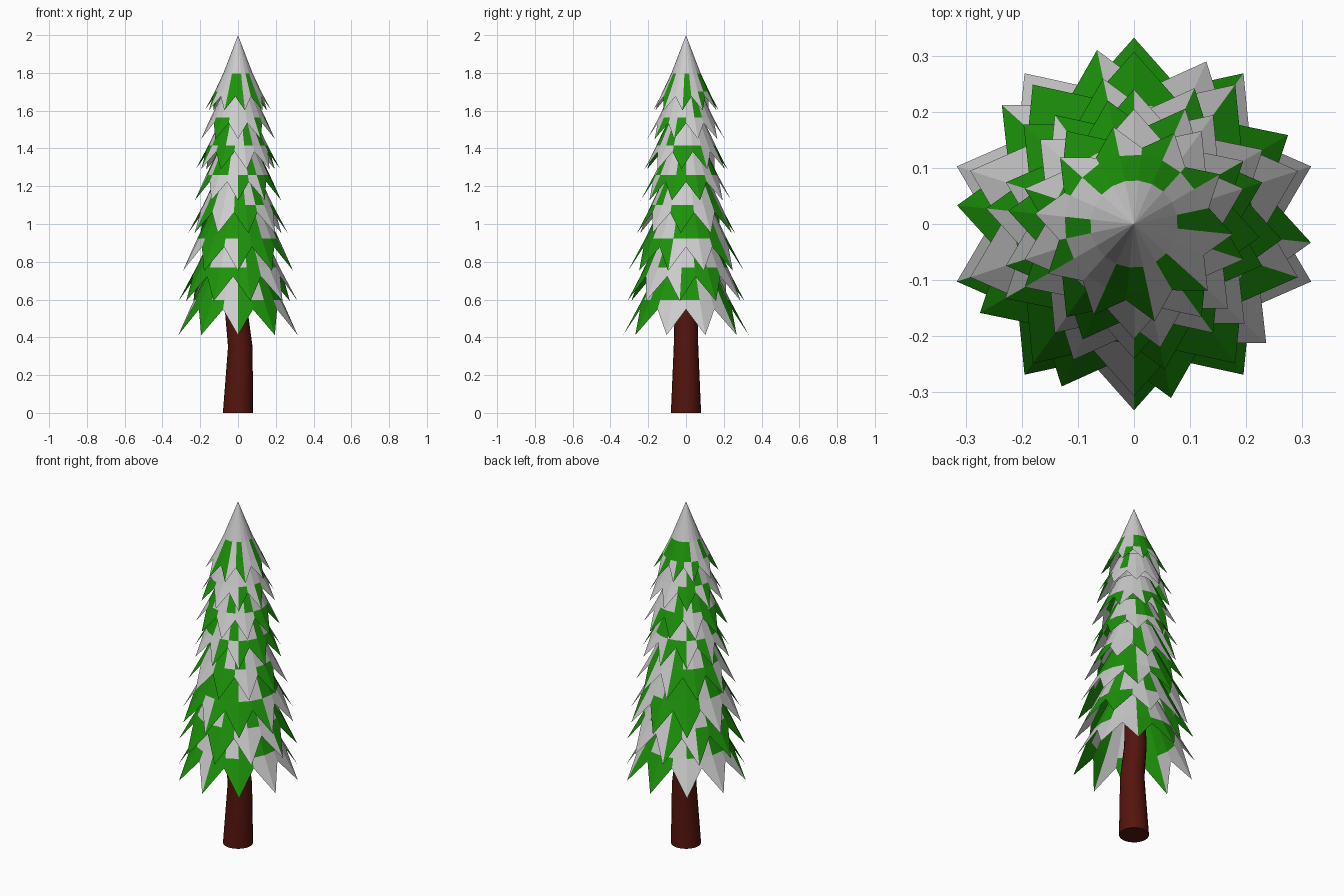
import bpy, bmesh, math, random

if "Cube" in bpy.data.objects:
    bpy.data.objects.remove(bpy.data.objects["Cube"])

random.seed(5)


def material(name, rgb):
    m = bpy.data.materials.new(name)
    m.diffuse_color = (*rgb, 1)
    m.use_nodes = True
    m.node_tree.nodes["Principled BSDF"].inputs["Base Color"].default_value = m.diffuse_color
    return m


green = material("needles", (0.012, 0.29, 0.003))
snow = material("snow", (0.8, 0.8, 0.8))
bark = material("bark", (0.09, 0.007, 0.004))


def ring(bm, n, radius, height, turn=0.0, cx=0.0):
    """Ring of vertices; radius and height are functions of the index."""
    out = []
    for i in range(n):
        a = turn + 2 * math.pi * i / n
        r = radius(i)
        out.append(bm.verts.new((cx + r * math.cos(a), r * math.sin(a), height(i))))
    return out


def bridge(bm, low, high):
    n = len(low)
    return [bm.faces.new((low[i], low[(i + 1) % n], high[(i + 1) % n], high[i]))
            for i in range(n)]


def finish(bm, name, mats):
    me = bpy.data.meshes.new(name)
    bm.to_mesh(me)
    bm.free()
    for m in mats:
        me.materials.append(m)
    ob = bpy.data.objects.new(name, me)
    bpy.context.collection.objects.link(ob)
    return ob


# Needle patches around each tier: g = green, . = snow; (tips, band above)
PATCHES = {
    1: ("g.....ggg.ggg.....gg", None),
    2: ("g.ggggggggg...ggg...".replace(" ", "."), "g..g.gg...g.g..g..g."),
    3: ("ggg....gg.gggg...g.g", None),
    4: ("gggg..g..gg..gg..g..", None),
    8: ("g.g..g..gg.g..g.g.g.", "gg..g...gg.g..g..ggg"),
}


# Jagged skirts: ten points each, every second tier turned 12 degrees
def tier(k, tip_z, tip_r, is_top=False):
    bm = bmesh.new()
    n, s = 20, tip_r / 0.33
    turn = math.radians(102 if k % 2 == 0 else 90)
    rows = [ring(bm, n,
                 lambda i: tip_r * (0.77 if i % 2 else 1.0),
                 lambda i: tip_z + (0.135 * s if i % 2 else 0.0), turn)]
    for f, h in ((0.70, 0.185), (0.44, 0.365)):
        rows.append(ring(bm, n, lambda i: tip_r * f, lambda i: tip_z + h * s, turn))
    for row, patch in enumerate(PATCHES.get(k, (None, None))):
        patch = patch or "".join(random.choice("g.") for i in range(n))
        for i, face in enumerate(bridge(bm, rows[row], rows[row + 1])):
            face.material_index = 0 if patch[i] == "g" else 1
    if is_top:
        apex = bm.verts.new((0, 0, 2.0))
        top = rows[-1]
        for i in range(n):
            bm.faces.new((top[i], top[(i + 1) % n], apex)).material_index = 1
    finish(bm, f"branch_tier_{k}", [green, snow])


TIERS = [(0.412, 0.332), (0.592, 0.317), (0.752, 0.307), (0.952, 0.265),
         (1.125, 0.24), (1.29, 0.225), (1.45, 0.205), (1.602, 0.177)]
for k, (z, r) in enumerate(TIERS, 1):
    tier(k, z, r, k == len(TIERS))

# Slightly bent trunk
bm = bmesh.new()
PATH = [(0.0, 0.08, 0.0), (0.012, 0.065, 0.35), (-0.01, 0.06, 0.55), (0.0, 0.045, 1.1)]
rows = [ring(bm, 20, lambda i: r, lambda i: z, 0.0, x) for x, r, z in PATH]
for low, high in zip(rows, rows[1:]):
    for f in bridge(bm, low, high):
        f.smooth = True
bm.faces.new(list(reversed(rows[0])))
bm.faces.new(rows[-1])
finish(bm, "trunk", [bark])
